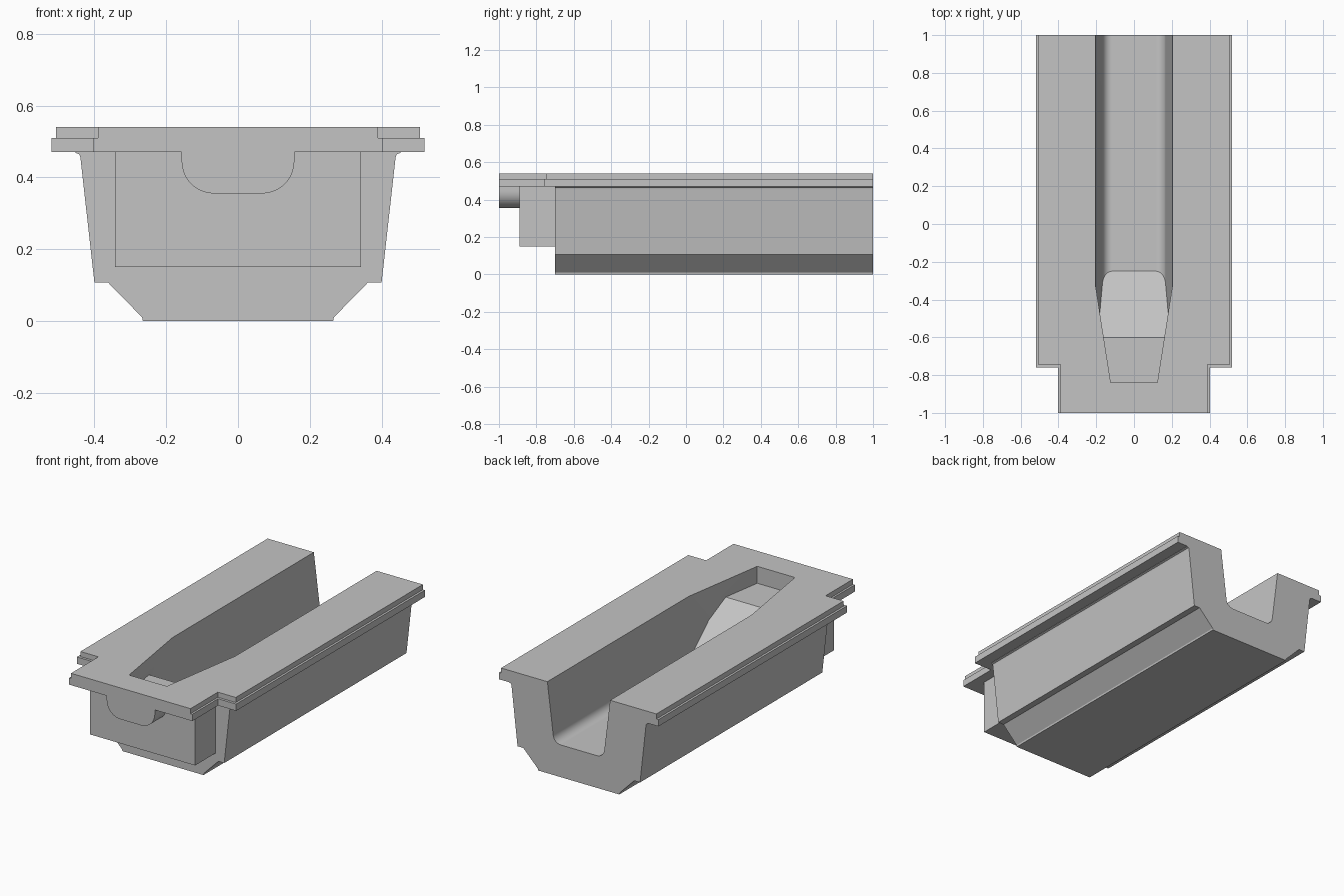
import bpy, bmesh, math
from mathutils import Vector

if "Cube" in bpy.data.objects:
    bpy.data.objects.remove(bpy.data.objects["Cube"])

grey = bpy.data.materials.new("plain grey")
grey.use_nodes = True
grey.diffuse_color = (0.55, 0.55, 0.55, 1)
grey.node_tree.nodes["Principled BSDF"].inputs["Base Color"].default_value = (0.55, 0.55, 0.55, 1)

# How a 2D profile point and a depth become a 3D point, per extrusion axis
PLACE = {
    "x": lambda u, v, t: Vector((t, u, v)),
    "y": lambda u, v, t: Vector((u, t, v)),
    "z": lambda u, v, t: Vector((u, v, t)),
}


def mirrored(half):
    return half + [(-u, v) for u, v in reversed(half)]


def arc(cx, cz, r, start, end, steps):
    angles = [math.radians(start + (end - start) * i / steps) for i in range(steps + 1)]
    return [(cx + r * math.cos(a), cz + r * math.sin(a)) for a in angles]


def prism(name, points, axis, low, high):
    bm = bmesh.new()
    face = bm.faces.new([bm.verts.new(PLACE[axis](u, v, low)) for u, v in points])
    out = bmesh.ops.extrude_face_region(bm, geom=[face])
    verts = [g for g in out["geom"] if isinstance(g, bmesh.types.BMVert)]
    bmesh.ops.translate(bm, verts=verts, vec=PLACE[axis](0, 0, high - low))
    bmesh.ops.recalc_face_normals(bm, faces=bm.faces)
    mesh = bpy.data.meshes.new(name)
    bm.to_mesh(mesh)
    bm.free()
    mesh.materials.append(grey)
    obj = bpy.data.objects.new(name, mesh)
    bpy.context.collection.objects.link(obj)
    return obj


def activate(obj):
    bpy.ops.object.select_all(action="DESELECT")
    obj.select_set(True)
    bpy.context.view_layer.objects.active = obj


def combine(target, other, operation):
    activate(target)
    mod = target.modifiers.new("combine", "BOOLEAN")
    mod.operation, mod.solver, mod.object = operation, "EXACT", other
    bpy.ops.object.modifier_apply(modifier=mod.name)
    bpy.data.objects.remove(other)


# Tapered trough body with chamfered keel and a small flare under the flange
trough = prism("trough_body", mirrored([
    (0.265, 0), (0.267, 0.01), (0.362, 0.107), (0.40, 0.107), (0.439, 0.455),
    (0.442, 0.464), (0.452, 0.468), (0.452, 0.50)]), "y", -0.7, 1.1)


# Two stepped flange layers with a narrower front tongue
def flange(name, wide, narrow, step, low, high):
    half = [(wide, 1.1), (wide, step), (narrow, step), (narrow, -1.1)]
    return prism(name, mirrored(half), "z", low, high)


combine(trough, flange("lower_flange", 0.52, 0.402, -0.76, 0.47, 0.51), "UNION")
combine(trough, flange("upper_flange", 0.507, 0.39, -0.745, 0.49, 0.54), "UNION")

# Front block and the rounded lug in front of it
block = prism("front_block", mirrored([(0.343, 0.15), (0.343, 0.48)]), "y", -0.89, -0.6)
combine(trough, block, "UNION")
lug_half = [(0.157, 0.485)] + arc(0.067, 0.445, 0.09, 0, -90, 10)
combine(trough, prism("front_lug", mirrored(lug_half), "y", -1.1, -0.8), "UNION")

# Channel: rounded section, limited by a ramped floor and a tapering plan
channel_half = [(0.225, 0.7)] + arc(0.117, 0.24, 0.05, -7, -90, 8)
channel = prism("channel_cutter", mirrored(channel_half), "y", -0.95, 1.2)
floor = prism("floor_limit", [
    (-0.9, 0.8), (-0.9, 0.44), (-0.6, 0.44), (-0.25, 0.19), (-0.11, 0.09),
    (1.3, 0.09), (1.3, 0.8)], "x", -0.6, 0.6)
taper = prism("taper_limit", mirrored([
    (0.123, -0.84), (0.206, -0.31), (0.3, 0.29), (0.3, 1.4)]), "z", 0, 0.9)
combine(channel, floor, "INTERSECT")
combine(channel, taper, "INTERSECT")
combine(trough, channel, "DIFFERENCE")

# Trim both ends flush
ends = prism("end_trim", mirrored([(0.8, -1), (0.8, 1)]), "z", -0.5, 1)
combine(trough, ends, "INTERSECT")

activate(trough)
bpy.ops.object.shade_smooth_by_angle(angle=math.radians(20))
weighted = trough.modifiers.new("even_shading", "WEIGHTED_NORMAL")
weighted.keep_sharp = True
